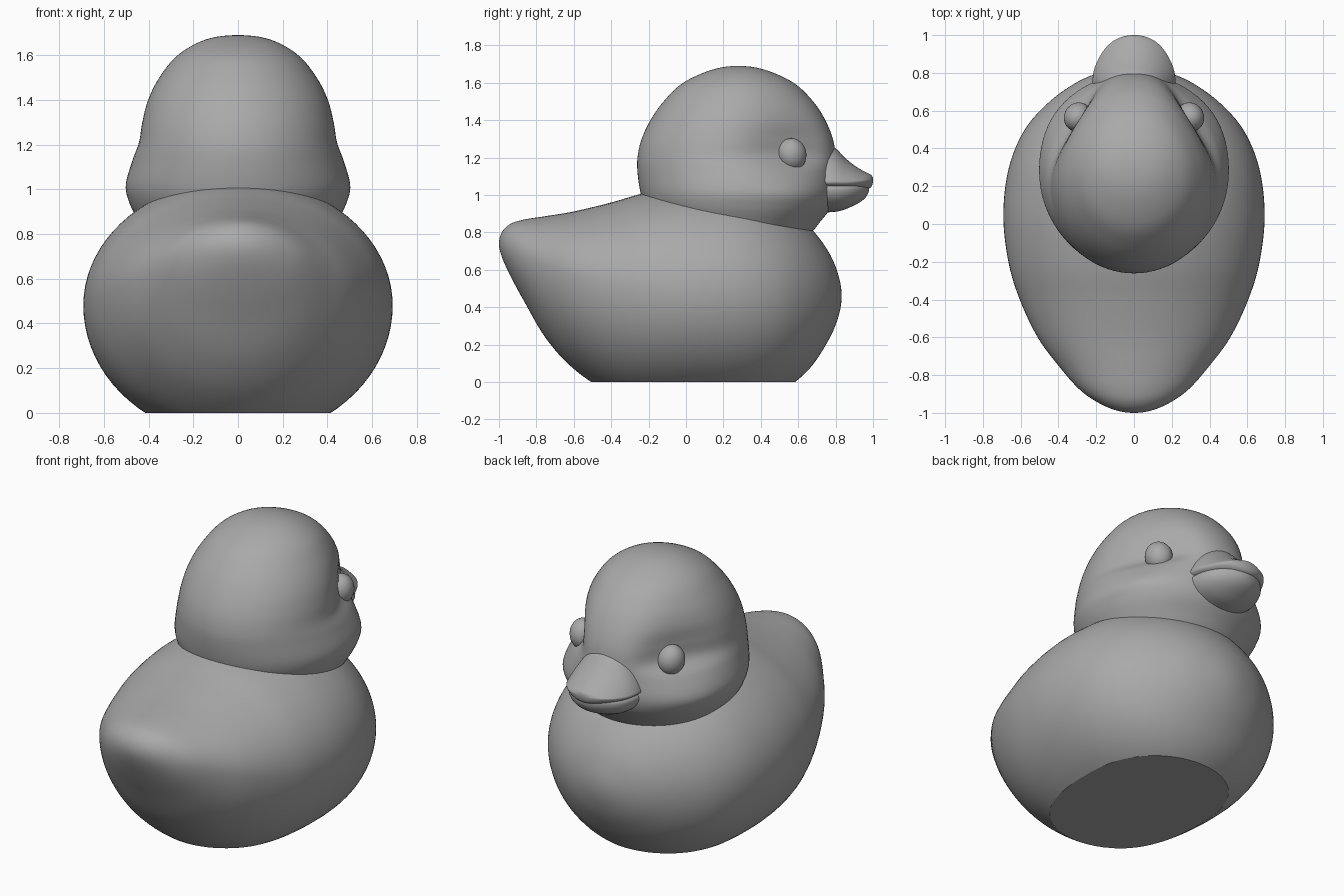
import bpy, bmesh
from math import sin, cos, pi

if "Cube" in bpy.data.objects:
    bpy.data.objects.remove(bpy.data.objects["Cube"])

grey = bpy.data.materials.new("dark_grey")
grey.diffuse_color = (.4, .4, .4, 1)
grey.use_nodes = True
grey.node_tree.nodes["Principled BSDF"].inputs["Base Color"].default_value = grey.diffuse_color


def spline(keys, steps):
    """Catmull-Rom through rows of numbers; first and last row are phantoms."""
    out = []
    for i in range(1, len(keys) - 2):
        a, b, c, d = keys[i - 1:i + 3]
        for s in range(steps):
            t = s / steps
            out.append([0.5 * (2 * q + (r - p) * t + (2 * p - 5 * q + 4 * r - u) * t * t
                               + (3 * q - p - 3 * r + u) * t ** 3)
                        for p, q, r, u in zip(a, b, c, d)])
    out.append(list(keys[-2]))
    return out


def finish(ob, angle=0.8):
    """Smooth shading with sharp edges kept, and the grey material."""
    bpy.ops.object.select_all(action='DESELECT')
    ob.select_set(True)
    bpy.context.view_layer.objects.active = ob
    bpy.ops.object.shade_smooth_by_angle(angle=angle)
    ob.data.materials.append(grey)


def loft(name, rings, cut_z=None):
    """Skin closed rings of points, closing both ends."""
    bm = bmesh.new()
    rows = [[bm.verts.new(p) for p in ring] for ring in rings]
    n = len(rows[0])
    for a, b in zip(rows, rows[1:]):
        for i in range(n):
            j = (i + 1) % n
            bm.faces.new((a[i], a[j], b[j], b[i]))
    bm.faces.new(rows[0])
    bm.faces.new(rows[-1][::-1])
    bmesh.ops.remove_doubles(bm, verts=bm.verts, dist=0.0005)
    if cut_z is not None:
        cut = bmesh.ops.bisect_plane(bm, geom=bm.verts[:] + bm.edges[:] + bm.faces[:],
                                     plane_co=(0, 0, cut_z), plane_no=(0, 0, -1),
                                     clear_outer=True)
        edges = [e for e in cut['geom_cut'] if isinstance(e, bmesh.types.BMEdge)]
        bmesh.ops.contextual_create(bm, geom=edges)
    bmesh.ops.recalc_face_normals(bm, faces=bm.faces)
    me = bpy.data.meshes.new(name)
    bm.to_mesh(me)
    bm.free()
    ob = bpy.data.objects.new(name, me)
    bpy.context.collection.objects.link(ob)
    finish(ob, 0.45 if cut_z is not None else 0.8)
    return ob


def pole(row):
    """Phantom row mirrored through a pole, so the end comes out round."""
    y, w, top, bot, mid = row
    return (y, -w, bot, top, mid)


def y_loft(name, keys, n=56, steps=6, power=1.0, cut_z=None, open_start=False):
    """Sections across y: (y, half width, top z, bottom z, widest z)."""
    start = keys[0] if open_start else pole(keys[1])
    rings = []
    for y, w, top, bot, mid in spline([start] + keys + [pole(keys[-2])], steps):
        ring = []
        for k in range(n):
            a = 2 * pi * k / n
            s = sin(a)
            z = mid + (top - mid) * s ** power if s > 0 else mid + (mid - bot) * s
            ring.append((w * cos(a), y, z))
        rings.append(ring)
    return loft(name, rings, cut_z)


# Body: egg-shaped with raised tail, cut flat at the floor
y_loft("body", [
    (-1.0, 0, .74, .74, .74), (-.985, .10, .80, .67, .735), (-.94, .20, .845, .57, .71),
    (-.87, .295, .868, .44, .675), (-.75, .40, .887, .235, .62), (-.6, .51, .912, .07, .57),
    (-.4, .605, .96, -.06, .52), (-.2, .665, 1.015, -.11, .495), (.05, .692, 1.045, -.12, .48),
    (.3, .662, 1.03, -.11, .47), (.5, .578, .95, -.05, .46), (.65, .445, .84, .06, .46),
    (.76, .285, .70, .22, .46), (.815, .13, .57, .35, .46), (.832, 0, .46, .46, .46)],
    n=80, cut_z=0)

# Head: horizontal rings (z, back y, front y, half width, widest y, eye hollow)
head_keys = [
    (1.67, .42, .14, -.15, .28, 0),
    (1.69, .28, .28, 0, .28, 0), (1.67, .14, .42, .145, .28, 0), (1.60, -.015, .575, .27, .275, .02),
    (1.50, -.12, .68, .352, .26, .05), (1.40, -.19, .745, .402, .24, .10),
    (1.30, -.237, .785, .428, .22, .18), (1.21, -.258, .80, .443, .21, .19),
    (1.13, -.26, .797, .472, .25, .05), (1.02, -.245, .80, .502, .28, -.03),
    (.94, -.22, .78, .486, .28, -.03), (.86, -.17, .72, .445, .28, -.02),
    (.78, -.1, .65, .39, .27, 0), (.70, 0, .52, .28, .27, 0), (.70, 0, .52, .28, .27, 0)]
head_rings = []
for z, yb, yf, w, yc, dent in spline(head_keys, 6):
    ring = []
    for k in range(80):
        a = 2 * pi * k / 80
        s = sin(a)
        x = w * cos(a)
        if s > 0:
            x *= 1 - dent * sin(2 * a) ** 2
        ring.append((x, yc + (yf - yc if s > 0 else yc - yb) * s, z))
    head_rings.append(ring)
loft("head", head_rings)

# Beak: ridged upper bill over a lower bill of nearly the same outline
y_loft("upper_bill", [
    (.66, .20, 1.31, 1.02, 1.07), (.74, .218, 1.29, 1.02, 1.07), (.80, .215, 1.25, 1.02, 1.07),
    (.86, .195, 1.19, 1.02, 1.07), (.92, .16, 1.145, 1.025, 1.075), (.965, .115, 1.12, 1.03, 1.08),
    (.992, .06, 1.105, 1.045, 1.08), (1.0, 0, 1.08, 1.08, 1.08)],
    n=40, power=1.8, open_start=True)
y_loft("lower_bill", [
    (.66, .20, 1.09, .90, 1.03), (.74, .212, 1.09, .906, 1.03), (.82, .20, 1.09, .914, 1.03),
    (.89, .165, 1.09, .94, 1.03), (.945, .105, 1.085, .972, 1.035), (.972, .05, 1.07, 1.005, 1.04),
    (.98, 0, 1.04, 1.04, 1.04)],
    n=40, open_start=True)

# Eyes
for side, label in ((-1, "left"), (1, "right")):
    bpy.ops.mesh.primitive_uv_sphere_add(segments=24, ring_count=16, radius=1,
                                         location=(side * .298, .567, 1.217),
                                         rotation=(.2, 0, side * .5))
    eye = bpy.context.object
    eye.name = label + "_eye"
    eye.scale = (.072, .078, .087)
    finish(eye)
